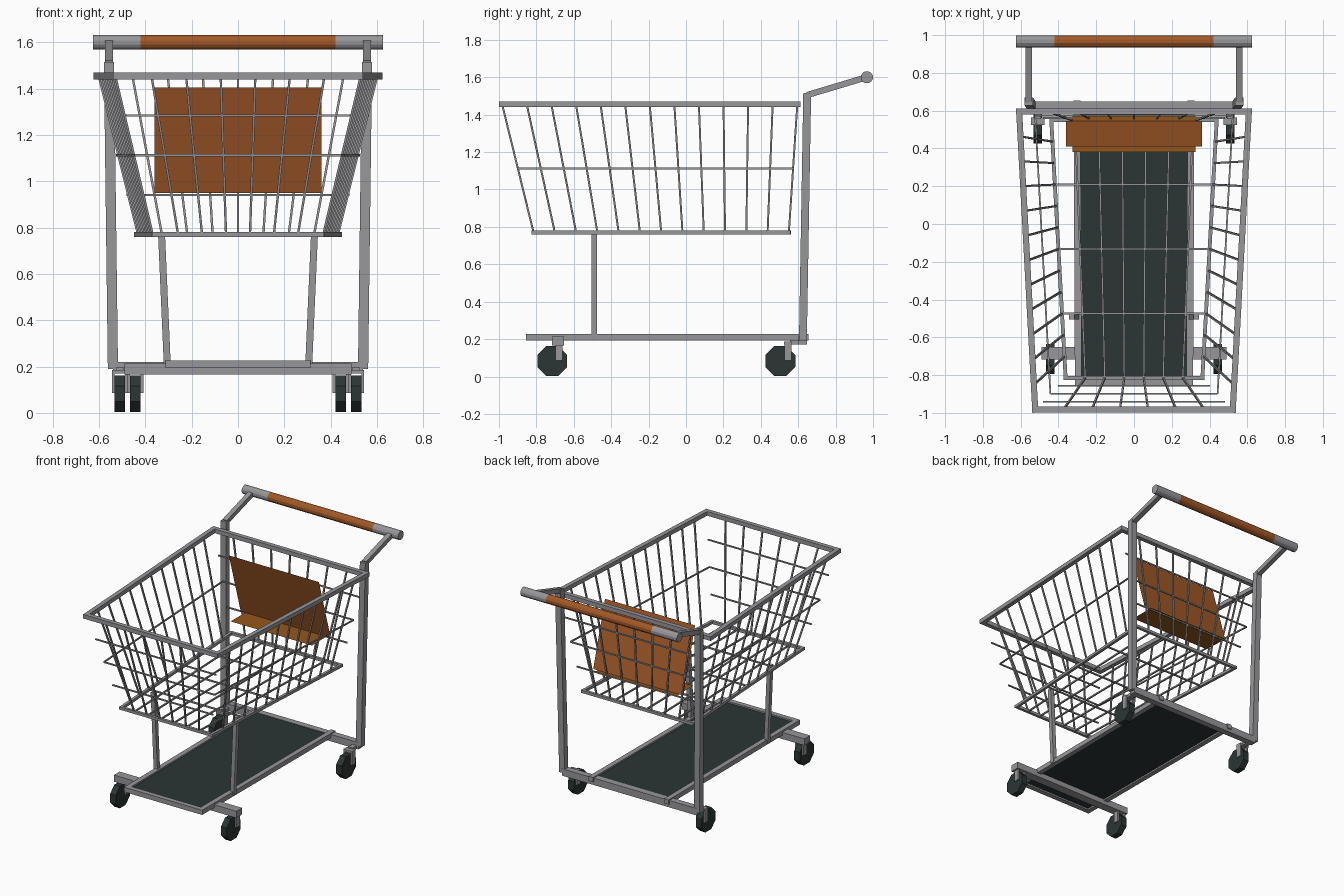
import bpy, bmesh, math
from mathutils import Vector, Matrix

cube = bpy.data.objects.get("Cube")
if cube:
    bpy.data.objects.remove(cube, do_unlink=True)


def material(name, rgb):
    m = bpy.data.materials.new(name)
    m.use_nodes = True
    m.diffuse_color = (*rgb, 1)
    node = next(n for n in m.node_tree.nodes if n.type == 'BSDF_PRINCIPLED')
    node.inputs["Base Color"].default_value = (*rgb, 1)
    return m


METAL = material("grey metal", (0.31, 0.31, 0.325))
DARK = material("dark rubber", (0.025, 0.036, 0.035))
ORANGE = material("burnt orange", (0.36, 0.10, 0.02))
BROWN = material("orange brown", (0.30, 0.095, 0.012))


def finish(bm, name, mat):
    bmesh.ops.recalc_face_normals(bm, faces=bm.faces)
    mesh = bpy.data.meshes.new(name)
    bm.to_mesh(mesh)
    bm.free()
    mesh.materials.append(mat)
    obj = bpy.data.objects.new(name, mesh)
    bpy.context.collection.objects.link(obj)
    return obj


def add_bar(bm, p, q, w, h, extend=0):
    """Rectangular bar from p to q; w is sideways, h is upward."""
    p, q = Vector(p), Vector(q)
    d = (q - p).normalized()
    ref = Vector((0, 1, 0)) if abs(d.z) > 0.8 else Vector((0, 0, 1))
    side = d.cross(ref).normalized()
    up = side.cross(d)
    rot = Matrix((side, up, d)).transposed().to_4x4()
    size = Matrix.Diagonal((w, h, (q - p).length + 2 * extend, 1))
    bmesh.ops.create_cube(bm, size=1, matrix=Matrix.Translation((p + q) / 2) @ rot @ size)


def bars(name, segments, w, h=None, mat=METAL, extend=0):
    bm = bmesh.new()
    for p, q in segments:
        add_bar(bm, p, q, w, h or w, extend)
    return finish(bm, name, mat)


def box(name, centre, size, mat=METAL):
    bm = bmesh.new()
    bmesh.ops.create_cube(bm, size=1, matrix=Matrix.Translation(centre) @ Matrix.Diagonal((*size, 1)))
    return finish(bm, name, mat)


def cylinder_x(name, centre, radius, length, sides, mat):
    bm = bmesh.new()
    turn = Matrix.Rotation(math.pi / 2, 4, 'Y') @ Matrix.Rotation(math.pi / sides, 4, 'Z')
    bmesh.ops.create_cone(bm, cap_ends=True, segments=sides, radius1=radius, radius2=radius,
                          depth=length, matrix=Matrix.Translation(centre) @ turn)
    return finish(bm, name, mat)


def plane(name, corners, mat):
    bm = bmesh.new()
    bm.faces.new([bm.verts.new(c) for c in corners])
    return finish(bm, name, mat)


# Basket corners: front right, front left, rear left, rear right
def ring(front_x, front_y, rear_x, rear_y, z):
    return [Vector(c) for c in ((-front_x, front_y, z), (front_x, front_y, z),
                                (rear_x, rear_y, z), (-rear_x, rear_y, z))]


top = ring(0.523, -0.983, 0.608, 0.595, 1.455)
low = ring(0.362, -0.815, 0.438, 0.55, 0.77)


def loop(c):
    return [(c[i], c[(i + 1) % 4]) for i in range(4)]


bars("basket_rim", loop(top), 0.032, 0.03, extend=0.016)
bars("basket_base_frame", loop(low), 0.02, extend=0.01)

# Upright wires on each basket wall
for i, (wall, count) in enumerate((("front", 6), ("left", 11), ("rear", 7), ("right", 11))):
    j = (i + 1) % 4
    wires = []
    for k in range(1, count + 1):
        t = k / (count + 1)
        wires.append((low[i].lerp(low[j], t), top[i].lerp(top[j], t)))
    bars(wall + "_wires", wires, 0.01)

    # Level wires on the same wall
    heights = (0.25, 0.5, 0.75) if wall in ("front", "rear") else (0.5,)
    level = [(low[i].lerp(top[i], t), low[j].lerp(top[j], t)) for t in heights]
    bars(wall + "_level_wires", level, 0.009)

# Basket floor wires
floor = [(low[0].lerp(low[1], k / 7), low[3].lerp(low[2], k / 7)) for k in range(1, 7)]
floor += [(low[0].lerp(low[3], k / 4), low[1].lerp(low[2], k / 4)) for k in range(1, 4)]
bars("basket_floor_wires", floor, 0.01)

# Child seat
plane("seat_back", [(-0.36, 0.41, 1.405), (0.36, 0.41, 1.405),
                    (0.36, 0.545, 0.95), (-0.36, 0.545, 0.95)], ORANGE)
plane("seat_flap", [(-0.325, 0.38, 0.949), (0.325, 0.38, 0.949),
                    (0.325, 0.57, 0.949), (-0.325, 0.57, 0.949)], BROWN)

# Lower deck and its frame
deck = ring(0.295, -0.838, 0.302, 0.64, 0.21)
bars("deck_frame", loop(deck)[:2] + loop(deck)[3:], 0.036, 0.034, extend=0.015)
box("deck_plate", (0, -0.1, 0.21), (0.57, 1.45, 0.012), DARK)
box("rear_crossbar", (0, 0.625, 0.195), (1.08, 0.045, 0.05))
box("front_axle_bar", (0, -0.685, 0.19), (0.98, 0.065, 0.048))

# Handle with a central grip
cylinder_x("handle_grip", (0, 0.967, 1.6), 0.033, 0.84, 12, ORANGE)

for side, s in (("left", 1), ("right", -1)):
    cylinder_x(side + "_handle_end", (s * 0.5225, 0.967, 1.6), 0.033, 0.205, 12, METAL)
    bars(side + "_rear_post", [((s * 0.54, 0.625, 0.19), (s * 0.557, 0.648, 1.515))], 0.044, 0.042)
    bars(side + "_handle_arm", [((s * 0.557, 0.648, 1.505), (s * 0.557, 0.965, 1.6))], 0.035, 0.033)
    bars(side + "_basket_support", [((s * 0.305, -0.49, 0.2), (s * 0.33, -0.49, 0.77))], 0.03)

    # Caster wheels with forks
    for end, x, y, fork_y in (("front", 0.443, -0.715, -0.68), ("rear", 0.51, 0.505, 0.545)):
        part = f"{end}_{side}_"
        cylinder_x(part + "wheel", (s * x, y, 0.083), 0.086, 0.045, 8, DARK)
        for tag, o in (("inner", -1), ("outer", 1)):
            box(part + tag + "_fork", (s * (x + o * 0.029), fork_y, 0.13), (0.012, 0.038, 0.09))
        box(part + "fork_top", (s * x, fork_y, 0.178), (0.07, 0.04, 0.016))
    box("rear_" + side + "_caster_stem", (s * 0.51, 0.585, 0.183), (0.035, 0.06, 0.025))
